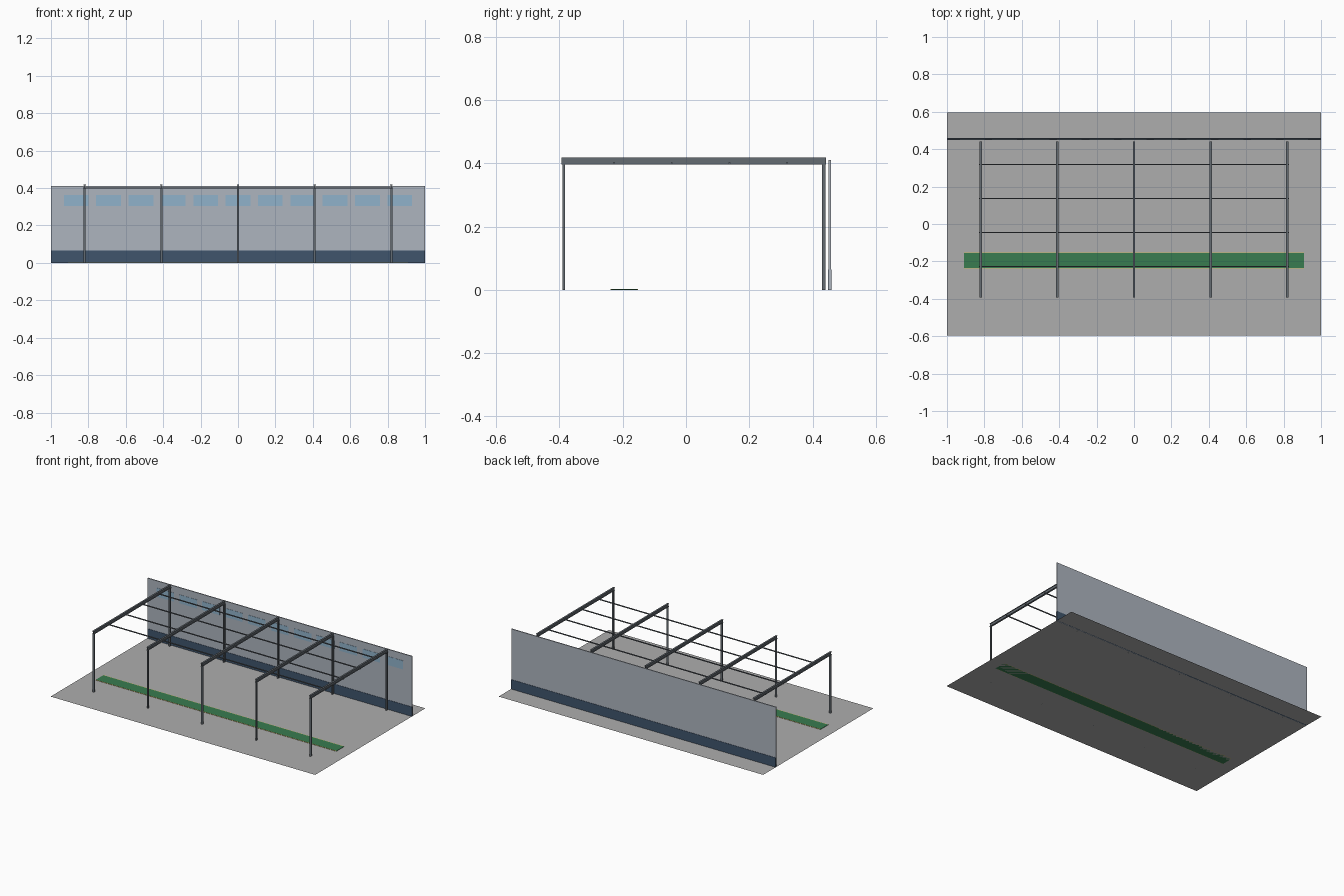
import bpy, bmesh

if "Cube" in bpy.data.objects:
    bpy.data.objects.remove(bpy.data.objects["Cube"])


def material(name, rgb):
    m = bpy.data.materials.new(name)
    m.diffuse_color = (*rgb, 1)
    m.use_nodes = True
    m.node_tree.nodes["Principled BSDF"].inputs["Base Color"].default_value = m.diffuse_color
    return m


STEEL = material("steel", (0.13, 0.15, 0.17))
WALL = material("wall_paint", (0.42, 0.46, 0.52))
BAND = material("dark_band", (0.05, 0.09, 0.15))
GLASS = material("window_blue", (0.28, 0.45, 0.60))
GREEN = material("walkway_green", (0.04, 0.20, 0.08))
YELLOW = material("edge_yellow", (0.60, 0.50, 0.12))
FLOOR = material("floor_grey", (0.42, 0.42, 0.42))


def mesh_object(name, verts, faces, mat):
    me = bpy.data.meshes.new(name)
    me.from_pydata(verts, [], faces)
    bm = bmesh.new()
    bm.from_mesh(me)
    bmesh.ops.recalc_face_normals(bm, faces=bm.faces)
    bm.to_mesh(me)
    bm.free()
    me.materials.append(mat)
    ob = bpy.data.objects.new(name, me)
    bpy.context.collection.objects.link(ob)
    return ob


def box(name, x, y, z, mat):
    """Box from (min, max) ranges on each axis."""
    v = [(a, b, c) for a in x for b in y for c in z]
    f = [(0, 1, 3, 2), (4, 6, 7, 5), (0, 4, 5, 1), (2, 3, 7, 6), (0, 2, 6, 4), (1, 5, 7, 3)]
    return mesh_object(name, v, f, mat)


def i_section(name, width, depth, flange, web, start, end, place, mat):
    """Extruded I profile; place(u, v, t) turns profile and length into a point."""
    w, d, k = width / 2, depth / 2, web / 2
    i = d - flange
    p = [(-w, -d), (w, -d), (w, -i), (k, -i), (k, i), (w, i),
         (w, d), (-w, d), (-w, i), (-k, i), (-k, -i), (-w, -i)]
    n = len(p)
    verts = [place(u, v, t) for t in (start, end) for u, v in p]
    faces = [(j, (j + 1) % n, n + (j + 1) % n, n + j) for j in range(n)]
    faces += [tuple(range(n)), tuple(range(n, 2 * n))]
    return mesh_object(name, verts, faces, mat)


# Floor sheet
mesh_object("floor", [(-1, -.595, 0), (1, -.595, 0), (1, .595, 0), (-1, .595, 0)],
            [(0, 1, 2, 3)], FLOOR)

# Painted walkway with thin yellow edges
box("walkway", (-.91, .91), (-.235, -.155), (0, .002), GREEN)
for side, y in (("front", -.238), ("back", -.155)):
    box(f"walkway_edge_{side}", (-.91, .91), (y, y + .003), (0, .002), YELLOW)

# Rear wall and its dark lower band
box("rear_wall", (-1, 1), (.451, .458), (0, .41), WALL)
box("wall_band", (-1, 1), (.449, .460), (0, .065), BAND)

# Row of high windows on the inner face
for i in range(11):
    x = -.865 + .173 * i
    box(f"window_{i + 1}", (x - .066, x + .066), (.4495, .4515), (.303, .362), GLASS)

# Five portal frames: front post, rear post, roof beam
for i in range(5):
    x = -.82 + .41 * i
    for side, y, depth in (("front", -.3865, .009), ("rear", .435, .012)):
        i_section(f"{side}_post_{i + 1}", .010, depth, .002, .003, 0, .396,
                  lambda u, v, t, x=x, y=y: (x + u, y + v, t), STEEL)
    i_section(f"roof_beam_{i + 1}", .012, .022, .003, .004, -.394, .442,
              lambda u, v, t, x=x: (x + u, t, .407 + v), STEEL)

# Four purlins crossing the frames
for i in range(4):
    y = -.227 + .182 * i
    box(f"purlin_{i + 1}", (-.83, .83), (y - .003, y + .003), (.397, .403), STEEL)
